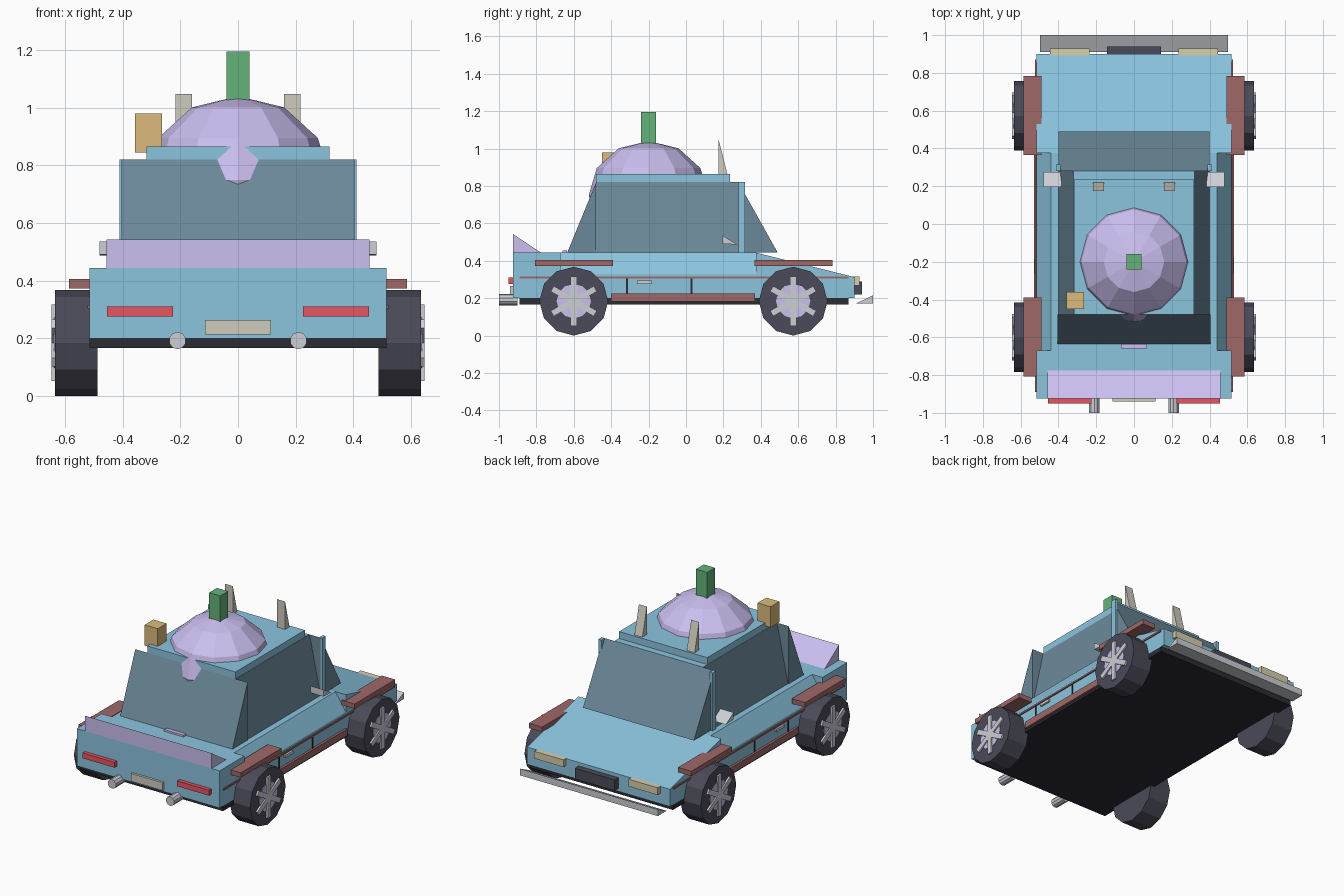
import bpy, bmesh, math
from mathutils import Matrix

if "Cube" in bpy.data.objects:
    bpy.data.objects.remove(bpy.data.objects["Cube"])

PALETTE = {
    "blue": (0.26, 0.56, 0.74), "dark": (0.07, 0.07, 0.10), "black": (0.025, 0.025, 0.035),
    "glass": (0.15, 0.25, 0.32), "rust": (0.35, 0.14, 0.14), "lilac": (0.60, 0.52, 0.87),
    "red": (0.80, 0.09, 0.12), "cream": (0.68, 0.62, 0.42), "tan": (0.72, 0.50, 0.20),
    "green": (0.13, 0.45, 0.19), "silver": (0.60, 0.62, 0.66), "bone": (0.62, 0.60, 0.52),
}
mats = {}
for key, rgb in PALETTE.items():
    mats[key] = bpy.data.materials.new(key)
    mats[key].diffuse_color = (*rgb, 1)


def finish(name, bm, color):
    bmesh.ops.recalc_face_normals(bm, faces=bm.faces)
    mesh = bpy.data.meshes.new(name)
    bm.to_mesh(mesh)
    bm.free()
    mesh.materials.append(mats[color])
    obj = bpy.data.objects.new(name, mesh)
    bpy.context.collection.objects.link(obj)
    return obj


def prism(name, color, pts, lo, hi, axis="x"):
    """Extrude a profile: (y, z) points along x, or (x, z) points along y."""
    bm = bmesh.new()
    place = (lambda p, t: (t, p[0], p[1])) if axis == "x" else (lambda p, t: (p[0], t, p[1]))
    a = [bm.verts.new(place(p, lo)) for p in pts]
    b = [bm.verts.new(place(p, hi)) for p in pts]
    bm.faces.new(a)
    bm.faces.new(b)
    for i in range(len(pts)):
        j = (i + 1) % len(pts)
        bm.faces.new((a[i], a[j], b[j], b[i]))
    return finish(name, bm, color)


def box(name, color, x, y, z):
    return prism(name, color, [(y[0], z[0]), (y[1], z[0]), (y[1], z[1]), (y[0], z[1])], *x)


def cylinder(name, color, center, r, depth, axis, n=12):
    bm = bmesh.new()
    turn = Matrix.Rotation(math.pi / 2, 4, "Y" if axis == "x" else "X")
    bmesh.ops.create_cone(bm, cap_ends=True, segments=n, radius1=r, radius2=r, depth=depth,
                          matrix=Matrix.Translation(center) @ turn)
    return finish(name, bm, color)


def span(s, a, b):
    """Mirror an x range to side s."""
    return tuple(sorted((s * a, s * b)))


# Body: floor pan, tail, doors with sloping shoulders, wedge hood
box("floor_pan", "black", (-.515, .515), (-.89, .87), (.167, .2))
box("tail_body", "blue", (-.515, .515), (-.925, -.67), (.2, .443))
prism("door_body", "blue", [(-.515, .2), (.515, .2), (.515, .33), (.44, .443), (-.44, .443), (-.515, .33)],
      -.67, .375, "y")
prism("hood", "blue", [(.375, .2), (.9, .2), (.9, .313), (.375, .443)], -.515, .515)

# Cabin, roof and glass wedges
box("cabin", "blue", (-.32, .32), (-.48, .28), (.44, .82))
box("roof", "blue", (-.318, .318), (-.48, .235), (.815, .865))
prism("rear_glass", "glass", [(-.635, .444), (-.48, .444), (-.48, .82)], -.405, .405)
prism("windshield", "glass", [(.28, .444), (.49, .444), (.28, .82)], -.4, .4)

# Dome shell on the roof, with its post and a side box
bm = bmesh.new()
bmesh.ops.create_uvsphere(bm, u_segments=12, v_segments=6, radius=1,
                          matrix=Matrix.Translation((0, -.2, .75)) @ Matrix.Diagonal((.32, .32, .29, 1)))
finish("roof_dome", bm, "lilac")
box("dome_post", "green", (-.04, .04), (-.24, -.16), (1.0, 1.195))
box("roof_box", "tan", (-.358, -.264), (-.45, -.36), (.845, .98))

# Rear details
prism("spoiler", "lilac", [(-.925, .443), (-.775, .443), (-.925, .543)], -.457, .457)
box("brake_light", "lilac", (-.07, .07), (-.66, -.635), (.44, .455))
box("rear_plate", "bone", (-.115, .115), (-.94, -.92), (.213, .264))

# Front details
box("grille", "dark", (-.143, .143), (.89, .94), (.22, .29))
prism("front_splitter", "silver", [(.91, .172), (1.0, .172), (1.0, .215)], -.497, .497)

# Parts repeated on both sides
for s, side in ((-1, "left"), (1, "right")):
    prism(side + "_side_glass", "glass", [(s * .31, .444), (s * .4, .444), (s * .32, .82), (s * .31, .82)],
          -.48, .28, "y")
    box(side + "_pillar", "blue", span(s, .39, .412), (.28, .315), (.44, .82))
    prism(side + "_mirror", "silver", [(.195, .535), (.195, .49), (.275, .487)], *span(s, .385, .48))
    prism(side + "_roof_fin", "bone", [(.175, .86), (.222, .86), (.175, 1.047)], *span(s, .16, .217))
    box(side + "_tail_light", "red", span(s, .226, .455), (-.95, -.92), (.275, .31))
    box(side + "_headlight", "cream", span(s, .235, .445), (.89, .928), (.268, .315))
    cylinder(side + "_exhaust", "silver", (s * .21, -.95, .192), .03, .1, "y", 10)
    box(side + "_trim_strip", "rust", span(s, .51, .523), (-.89, .87), (.304, .315))
    box(side + "_side_skirt", "rust", span(s, .50, .53), (-.4, .37), (.182, .226))
    box(side + "_door_handle", "silver", span(s, .51, .527), (-.262, -.182), (.277, .295))
    for k, y in enumerate((-.315, .03)):
        box(f"{side}_door_seam_{k + 1}", "black", span(s, .51, .519), (y - .005, y + .005), (.226, .305))

    # Wheels: tyre, hub disc, three crossed spokes, fender plate
    for end, y in (("rear", -.6), ("front", .573)):
        tag = f"{end}_{side}"
        c = (0, y, .184)
        cylinder(tag + "_tyre", "dark", (s * .5615, y, .184), .184, .147, "x", 12)
        cylinder(tag + "_hub", "lilac", (s * .62, y, .184), .092, .038, "x", 12)
        for k in range(3):
            bar = box(f"{tag}_spoke_{k + 1}", "silver", span(s, .62, .647), (-.017, .017), (-.133, .133))
            bar.data.transform(Matrix.Translation(c) @ Matrix.Rotation(k * math.pi / 3, 4, "X"))
        box(tag + "_fender", "rust", span(s, .49, .586), (y - .208, y + .21), (.373, .405))

for m in bpy.data.materials:
    if m.users and not m.is_grease_pencil:
        m.use_nodes = True
        m.node_tree.nodes["Principled BSDF"].inputs["Base Color"].default_value = m.diffuse_color
